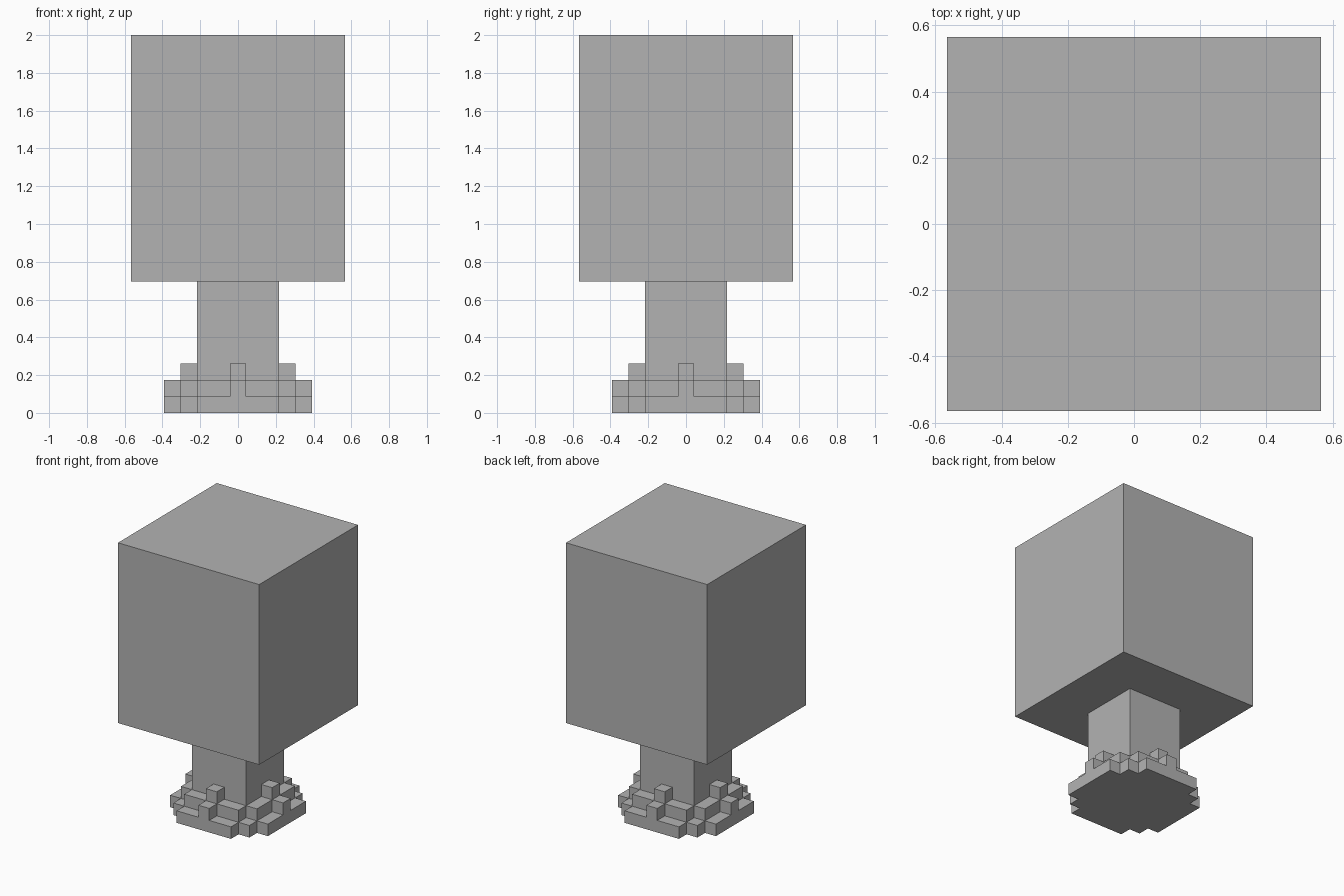
import bpy
import bmesh

cube = bpy.data.objects.get("Cube")
if cube:
    bpy.data.objects.remove(cube, do_unlink=True)

UNIT = 2 / 23  # edge length of one block

grey = bpy.data.materials.new("plain_grey")
grey.use_nodes = True
colour = (0.45, 0.45, 0.45, 1)
grey.diffuse_color = colour
grey.node_tree.nodes["Principled BSDF"].inputs["Base Color"].default_value = colour


def block_layer(name, quarter, bottom, top):
    """Extrude an outline made of a quarter repeated around the z axis."""
    outline = []
    for _ in range(4):
        outline += quarter
        quarter = [(-y, x) for x, y in quarter]
    bm = bmesh.new()
    verts = [bm.verts.new((x * UNIT, y * UNIT, bottom * UNIT)) for x, y in outline]
    base = bm.faces.new(verts)
    side = bmesh.ops.extrude_face_region(bm, geom=[base], use_keep_orig=True)
    raised = [v for v in side["geom"] if isinstance(v, bmesh.types.BMVert)]
    bmesh.ops.translate(bm, vec=(0, 0, (top - bottom) * UNIT), verts=raised)
    bmesh.ops.recalc_face_normals(bm, faces=bm.faces)
    mesh = bpy.data.meshes.new(name)
    bm.to_mesh(mesh)
    bm.free()
    mesh.materials.append(grey)
    obj = bpy.data.objects.new(name, mesh)
    bpy.context.collection.objects.link(obj)
    return obj


# Stepped roots, widest at the ground
block_layer("root_base", [(2.5, -4.5), (2.5, -3.5), (3.5, -3.5),
                          (3.5, -2.5), (4.5, -2.5)], 0, 1)
block_layer("root_middle", [(0.5, -4.5), (0.5, -3.5), (2.5, -3.5), (2.5, -2.5),
                            (3.5, -2.5), (3.5, -0.5), (4.5, -0.5)], 1, 2)
block_layer("root_top", [(0.5, -3.5), (0.5, -2.5), (2.5, -2.5),
                         (2.5, -0.5), (3.5, -0.5)], 2, 3)

# Square trunk and block of foliage
block_layer("trunk", [(2.5, -2.5)], 3, 8)
block_layer("crown", [(6.5, -6.5)], 8, 23)
